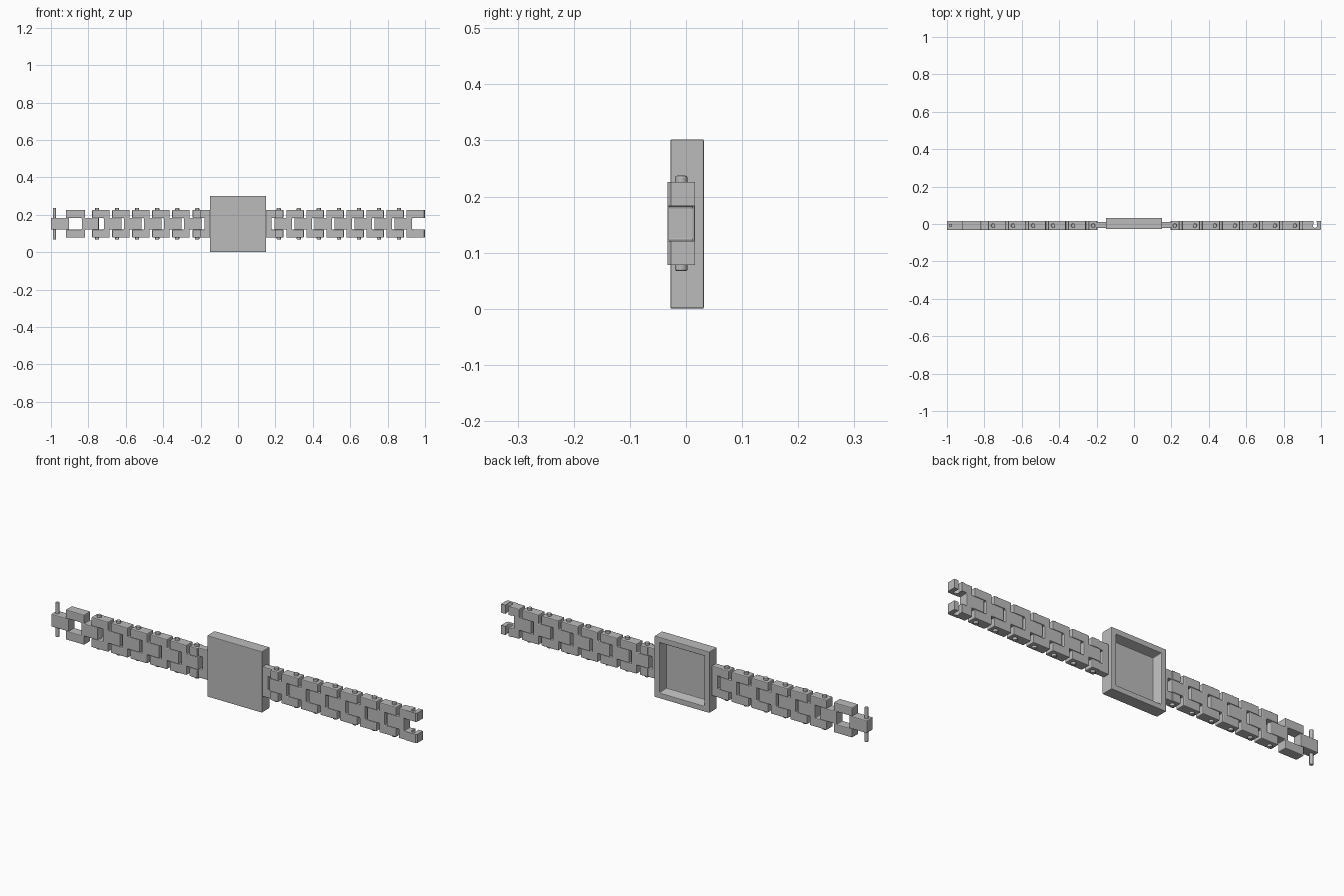
import bpy, bmesh, math
from mathutils import Vector

cube = bpy.data.objects.get("Cube")
if cube:
    bpy.data.objects.remove(cube, do_unlink=True)

steel = bpy.data.materials.new("grey steel")
steel.use_nodes = True
GREY = (0.5, 0.5, 0.5, 1)
steel.diffuse_color = GREY
steel.node_tree.nodes["Principled BSDF"].inputs["Base Color"].default_value = GREY

# Shared strap dimensions
Y0, Y1 = -0.033, 0.016
YC = (Y0 + Y1) / 2
ZC = 0.152
OUT, INN = 0.074, 0.031      # half heights of link and tongue
PITCH, FIRST, LENGTH, WEB = 0.107, 0.259, 0.093, 0.03


def finish(name, bm, bevel=0.0):
    bmesh.ops.recalc_face_normals(bm, faces=bm.faces)
    mesh = bpy.data.meshes.new(name)
    bm.to_mesh(mesh)
    bm.free()
    mesh.materials.append(steel)
    ob = bpy.data.objects.new(name, mesh)
    bpy.context.collection.objects.link(ob)
    if bevel:
        mod = ob.modifiers.new("rounded edges", "BEVEL")
        mod.width = bevel
        mod.segments = 2
        mod.limit_method = "ANGLE"
        mod.angle_limit = math.radians(50)
    return ob


def prism(name, points, axis, start, end, bevel=0.0):
    """Extrude an outline: axis y takes (x, z) points, axis z takes (x, y)."""
    bm = bmesh.new()
    place = (lambda a, b: (a, start, b)) if axis == "y" else (lambda a, b: (a, b, start))
    face = bm.faces.new([bm.verts.new(place(a, b)) for a, b in points])
    out = bmesh.ops.extrude_face_region(bm, geom=[face])
    step = Vector((0, end - start, 0) if axis == "y" else (0, 0, end - start))
    bmesh.ops.translate(bm, vec=step, verts=[v for v in out["geom"] if isinstance(v, bmesh.types.BMVert)])
    return finish(name, bm, bevel)


def block(name, xa, xb, za, zb, ya=Y0, yb=Y1, bevel=0.004):
    return prism(name, [(xa, za), (xb, za), (xb, zb), (xa, zb)], "y", ya, yb, bevel)


def pin(name, x, radius, half):
    circle = [(x + radius * math.cos(i * math.tau / 16), YC + radius * math.sin(i * math.tau / 16))
              for i in range(16)]
    return prism(name, circle, "z", ZC - half, ZC + half, 0.003)


def link(name, side, start, end, web, tongue):
    """Web with two prongs pointing outward and a tongue pointing to the case."""
    right = [(end, OUT), (start, OUT), (start, INN), (tongue, INN)]
    right += [(x, -z) for x, z in reversed(right)]
    right += [(end, -INN), (web, -INN), (web, INN), (end, INN)]
    return prism(name, [(side * x, ZC + z) for x, z in right], "y", Y0, Y1, 0.004)


# Case with an open tray in the back
H, W = 0.151, 0.15
bm = bmesh.new()
bmesh.ops.create_cube(bm, size=1)
for v in bm.verts:
    v.co = Vector((v.co.x * 2 * W, v.co.y * 0.06 + 0.002, v.co.z * 2 * H + H))
bm.normal_update()
back = [f for f in bm.faces if f.normal.y > 0.9]
bmesh.ops.inset_region(bm, faces=back, thickness=0.038)
bmesh.ops.inset_region(bm, faces=back, thickness=0.014, depth=-0.042)
finish("case", bm, 0.003)

for side, word in ((1, "left"), (-1, "right")):
    # Case lug: thin neck and two prongs
    block(word + "_lug_neck", side * 0.148, side * 0.18, ZC - OUT, ZC + OUT, -0.022, 0.012)
    for sign in (1, -1):
        za, zb = sorted((ZC + sign * INN, ZC + sign * OUT))
        block(word + "_lug_arm", side * 0.148, side * 0.205, za, zb, -0.022, 0.012)
        block(word + "_lug_prong", side * 0.2, side * 0.243, za, zb)
    pin(word + "_lug_pin", side * 0.218, 0.011, 0.085)

    # Repeating links, each with a hinge pin
    for i in range(6 if side > 0 else 5):
        s = FIRST + PITCH * i
        link(f"{word}_link_{i + 1}", side, s, s + LENGTH, s + WEB, s - 0.065)
        pin(f"{word}_link_pin_{i + 1}", side * (s + 0.066), 0.011, 0.085)

# Hook end on the left: short link body with notched prongs
s = FIRST + PITCH * 6
link("hook_link", 1, s, s + 0.045, s + WEB, s - 0.065)
cx, r = 0.968, 0.012
notch = [(cx + r * math.cos(a), YC + r * math.sin(a))
         for a in [math.radians(140 + 260 * i / 10) for i in range(11)]]
hook = [(s + 0.04, Y1), (s + 0.04, Y0), (0.994, Y0), (1, Y0 + 0.006), (1, Y1)]
hook += [(cx + 0.009, Y1)] + notch[::-1] + [(cx - 0.009, Y1)]
for name, z in (("lower_hook", ZC - OUT), ("upper_hook", ZC + INN)):
    prism(name, hook, "z", z, z + OUT - INN)

# Clasp end on the right: link, cross-bar tongue and long thin pin
link("clasp_link", -1, 0.818, 0.92, 0.835, 0.745)
block("clasp_tongue", -1, -0.903, ZC - INN, ZC + INN)
pin("clasp_pin", -0.981, 0.009, 0.085)
